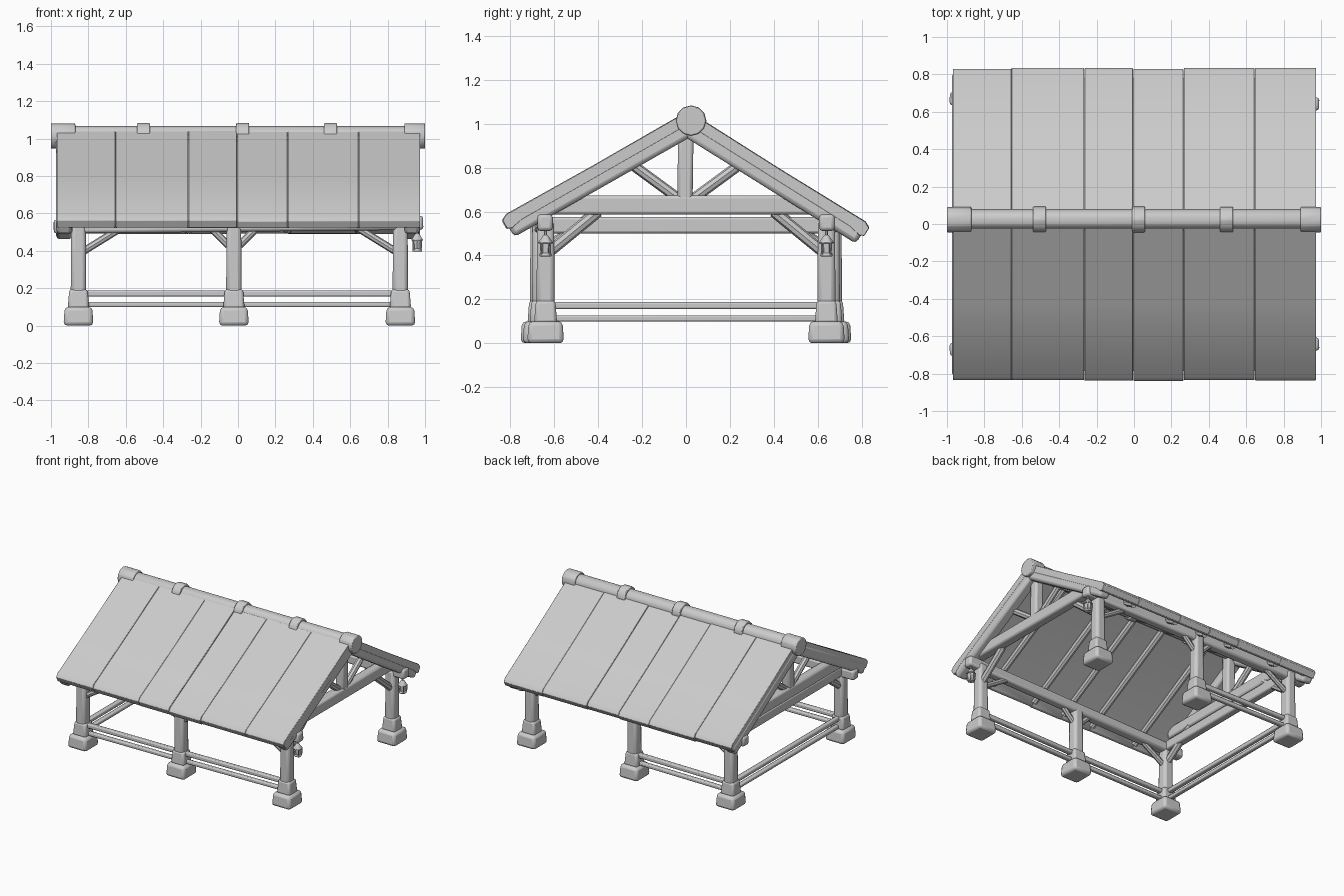
import bpy, bmesh, math, random
from mathutils import Vector, Matrix

if "Cube" in bpy.data.objects:
    bpy.data.objects.remove(bpy.data.objects["Cube"])

random.seed(4)
grey = bpy.data.materials.new("pale_grey")
grey.diffuse_color = (0.6, 0.6, 0.6, 1)
grey.use_nodes = True
grey.node_tree.nodes["Principled BSDF"].inputs["Base Color"].default_value = grey.diffuse_color


def finish(name, bm, bevel=0.0):
    bmesh.ops.recalc_face_normals(bm, faces=bm.faces)
    me = bpy.data.meshes.new(name)
    bm.to_mesh(me)
    bm.free()
    me.materials.append(grey)
    ob = bpy.data.objects.new(name, me)
    bpy.context.collection.objects.link(ob)
    if bevel:
        m = ob.modifiers.new("soft_edges", 'BEVEL')
        m.width, m.segments, m.limit_method = bevel, 2, 'ANGLE'
    bpy.ops.object.select_all(action='DESELECT')
    bpy.context.view_layer.objects.active = ob
    ob.select_set(True)
    bpy.ops.object.shade_smooth_by_angle(angle=math.radians(40))
    return ob


def frame(p, q):
    """Matrix at the middle of p-q with local z along it."""
    p, q = Vector(p), Vector(q)
    d = (q - p).normalized()
    side = Vector((0, 1, 0)) if abs(d.x) > 0.01 else Vector((1, 0, 0))
    side = (side - d * side.dot(d)).normalized()
    m = Matrix((side, d.cross(side), d)).transposed().to_4x4()
    m.translation = (p + q) / 2
    return m, (q - p).length


def beam(name, p, q, w, h, taper=1.0, bevel=0.012):
    m, length = frame(p, q)
    bm = bmesh.new()
    bmesh.ops.create_cube(bm, size=1)
    for v in bm.verts:
        k = taper if v.co.z > 0 else 1
        v.co = Vector((v.co.x * w * k, v.co.y * h * k, v.co.z * length))
    bm.transform(m)
    return finish(name, bm, bevel)


def log(name, p, q, r1, r2=None, sides=12):
    m, length = frame(p, q)
    bm = bmesh.new()
    bmesh.ops.create_cone(bm, cap_ends=True, segments=sides, radius1=r1,
                          radius2=r1 if r2 is None else r2, depth=length, matrix=m)
    return finish(name, bm, 0.006 if r1 > 0.03 else 0)


# Roof slopes: ridge point and eave point of the upper surface (y, z)
slopes = {"front": ((0.0, 1.055), (-0.85, 0.573)), "back": ((0.02, 1.055), (0.845, 0.54))}
seams = [-0.97, -0.655, -0.265, -0.005, 0.265, 0.645, 0.975]


def on_slope(side, t, depth):
    """Point a share t down the slope and depth below its surface."""
    (y0, z0), (y1, z1) = slopes[side]
    n = Vector((z1 - z0, y0 - y1)).normalized()
    if n.y > 0:
        n = -n
    return y0 + (y1 - y0) * t + n.x * depth, z0 + (z1 - z0) * t + n.y * depth


for side in slopes:
    # Broad overlapping roof panels with a rolled eave
    for i in range(6):
        drop, end = random.uniform(0, 0.005), random.uniform(0.992, 1.0)
        prof = [(0, drop), (0.5, drop + 0.003), (end - 0.03, drop), (end, drop + 0.015),
                (end, 0.06), (end - 0.02, 0.07), (end - 0.08, 0.058), (0, 0.055)]
        pts = [on_slope(side, t, d) for t, d in prof]
        bm = bmesh.new()
        f = bm.faces.new([bm.verts.new((seams[i] + 0.001, y, z)) for y, z in pts])
        g = bmesh.ops.extrude_face_region(bm, geom=[f])
        bmesh.ops.translate(bm, verts=[v for v in g["geom"] if isinstance(v, bmesh.types.BMVert)],
                            vec=(seams[i + 1] - seams[i] - 0.002, 0, 0))
        finish(f"roof_panel_{side}_{i}", bm, 0.003)
    # Heavy gable rafters and slim inner rafters under the seams
    for x in (-0.93, 0.93):
        a, b = on_slope(side, 0.02, 0.068), on_slope(side, 0.985, 0.068)
        beam(f"gable_rafter_{side}", (x, *a), (x, *b), 0.085, 0.085, bevel=0.02)
    for x in seams[1:-1]:
        a, b = on_slope(side, 0.02, 0.065), on_slope(side, 0.95, 0.065)
        log(f"inner_rafter_{side}", (x, *a), (x, *b), 0.026, 0.023, 8)

# Ridge log with end caps and bands
log("ridge_log", (-0.97, 0.023, 1.012), (0.97, 0.023, 1.012), 0.056)
for x0, x1, r in ((-1, -0.87, 0.068), (-0.54, -0.47, 0.07), (-0.01, 0.06, 0.07),
                  (0.46, 0.53, 0.07), (0.89, 1.0, 0.068)):
    log("ridge_band", (x0, 0.023, 1.014), (x1, 0.023, 1.014), r)

# Posts with stone bases and collars, one entry per row: x and y distance
rows = [(-0.853, 0.67), (-0.022, 0.66), (0.868, 0.64)]
for x, yy in rows:
    for s in (-1, 1):
        y = s * yy
        beam("post_base", (x, y, 0), (x, y, 0.1), 0.16, 0.168, 0.92, 0.02)
        beam("post_collar", (x, y, 0.09), (x, y, 0.195), 0.115, 0.105, 0.85, 0.015)
        beam("post", (x, y, 0.1), (x, y, 0.56), 0.084, 0.084, 0.92, 0.02)
        # Knee braces along the eaves
        for k in (-1, 1):
            if abs(x + k * 0.3) < 0.9:
                reach = 0.13 if abs(x) < 0.1 else 0.24
                drop = 0.43 if abs(x) < 0.1 else 0.4
                log("eave_brace", (x + k * 0.03, y, drop), (x + k * reach, y, 0.53), 0.02, sides=8)
        # Knee braces across the ends
        if abs(x) > 0.5:
            log("end_brace", (x, y - s * 0.02, 0.42), (x, s * 0.4, 0.6), 0.026, sides=8)

# Wall plates carrying the roof
for s in (-1, 1):
    beam("wall_plate", (-0.985, s * 0.67, 0.53), (0.99, s * 0.642, 0.55), 0.07, 0.075, bevel=0.015)

# Gable trusses: tie beam, king post and struts
for x in (-0.87, 0.89):
    beam("tie_beam", (x, -0.63, 0.63), (x, 0.63, 0.63), 0.075, 0.088, bevel=0.015)
    beam("king_post", (x, -0.005, 0.65), (x, 0.0, 1.0), 0.07, 0.07, bevel=0.015)
    for s in (-1, 1):
        log("truss_strut", (x, s * 0.035, 0.66), (x, s * 0.26, 0.825), 0.024, sides=8)
beam("end_cross_beam", (-0.855, -0.64, 0.538), (-0.855, 0.64, 0.538), 0.06, 0.075)

# Fence rails: whole front, left end and one back bay
corners = [(0.868, -0.64), (-0.022, -0.66), (-0.853, -0.67), (-0.853, 0.67), (-0.022, 0.66)]
for (xa, ya), (xb, yb) in zip(corners, corners[1:]):
    beam("upper_rail", (xa, ya, 0.172), (xb, yb, 0.172), 0.036, 0.032, bevel=0.008)
    beam("lower_rail", (xa, ya, 0.113), (xb, yb, 0.113), 0.034, 0.028, bevel=0.008)

# Lanterns hanging from the right wall plate ends
for y in (-0.64, 0.64):
    x = 0.958
    log("lantern_hook", (x, y, 0.48), (x, y, 0.53), 0.007, sides=6)
    log("lantern_roof", (x, y, 0.455), (x, y, 0.495), 0.039, 0.01, 6)
    log("lantern_glass", (x, y, 0.41), (x, y, 0.456), 0.022, 0.026, 6)
    log("lantern_foot", (x, y, 0.396), (x, y, 0.412), 0.031, 0.028, 6)
    for a in range(4):
        c, s = math.cos(a * math.pi / 2 + 0.785), math.sin(a * math.pi / 2 + 0.785)
        log("lantern_bar", (x + 0.027 * c, y + 0.027 * s, 0.405),
            (x + 0.031 * c, y + 0.031 * s, 0.46), 0.005, sides=6)
